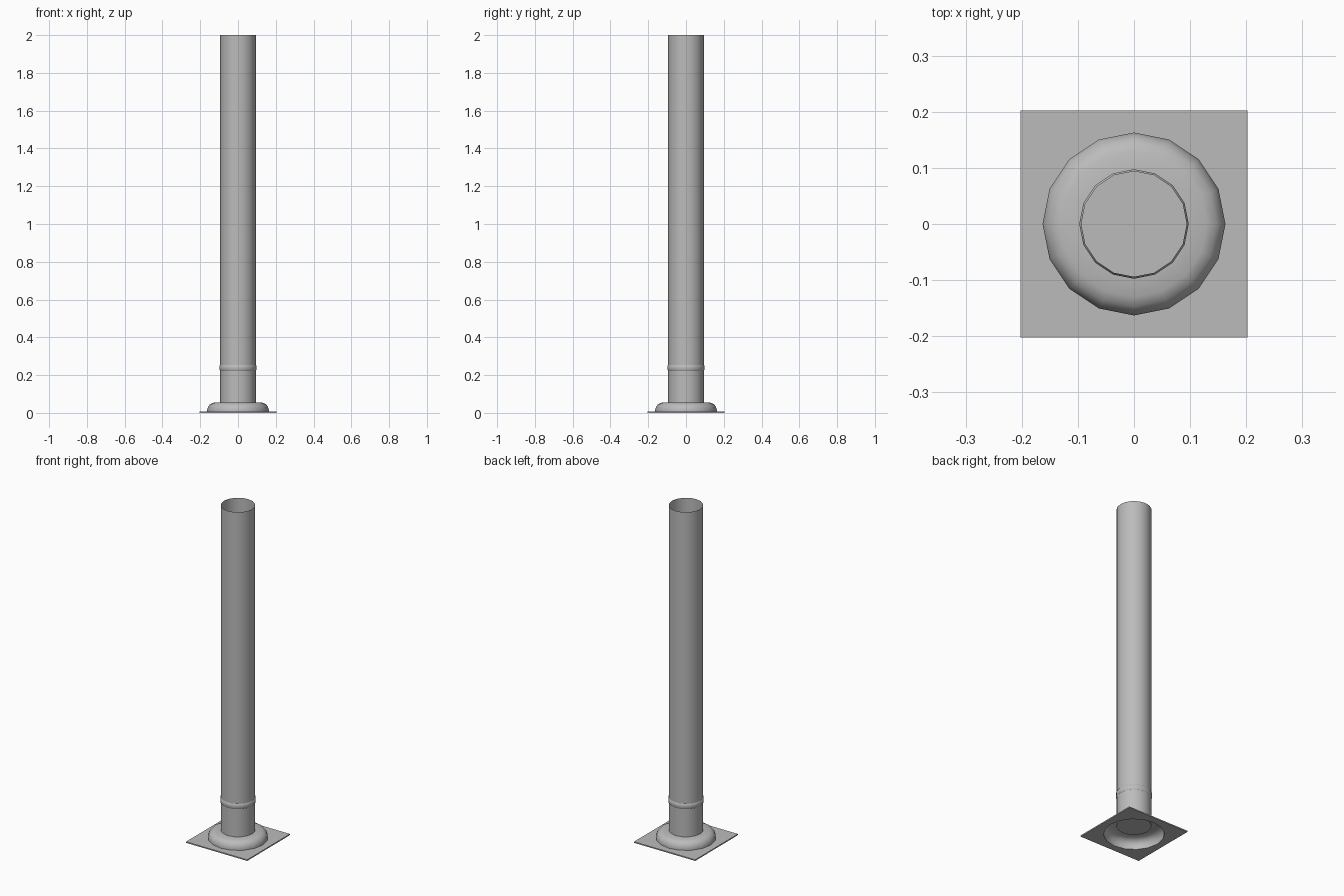
import bpy
import bmesh
import math

SIDES = 16

cube = bpy.data.objects.get("Cube")
if cube:
    bpy.data.objects.remove(cube, do_unlink=True)

# One plain metal colour
grey = bpy.data.materials.new("grey_metal")
colour = (0.5, 0.5, 0.5, 1)
grey.diffuse_color = colour
grey.use_nodes = True
grey.node_tree.nodes["Principled BSDF"].inputs["Base Color"].default_value = colour


def ring(bm, radius, z, square=False):
    """A loop of points on a circle, or on a square of that half width."""
    verts = []
    for i in range(SIDES):
        a = math.tau * i / SIDES
        c, s = math.cos(a), math.sin(a)
        k = radius / max(abs(c), abs(s)) if square else radius
        verts.append(bm.verts.new((c * k, s * k, z)))
    return verts


def loft(name, profile, cap_bottom=False, closed=False):
    """Skin the loops of a profile, listed from the bottom outwards and up."""
    bm = bmesh.new()
    loops = [ring(bm, *p) for p in profile]
    pairs = list(zip(loops, loops[1:]))
    if closed:
        pairs.append((loops[-1], loops[0]))
    for low, high in pairs:
        for i in range(SIDES):
            j = (i + 1) % SIDES
            bm.faces.new((low[i], low[j], high[j], high[i]))
    if cap_bottom:
        bm.faces.new(loops[0][::-1])
    mesh = bpy.data.meshes.new(name)
    bm.to_mesh(mesh)
    bm.free()
    mesh.materials.append(grey)
    obj = bpy.data.objects.new(name, mesh)
    bpy.context.collection.objects.link(obj)
    bpy.ops.object.select_all(action="DESELECT")
    obj.select_set(True)
    bpy.context.view_layer.objects.active = obj
    bpy.ops.object.shade_smooth_by_angle(angle=math.radians(50))
    return obj


PIPE = 0.094
FLANGE = 0.163
PLATE = 0.2025
THICK = 0.007

# Square base plate with a round opening under the flange
loft("base_plate", [(FLANGE, 0), (PLATE, 0, True),
                    (PLATE, THICK, True), (FLANGE, THICK)], closed=True)

# Hollow rounded flange rising to the foot of the pipe
loft("flange", [(FLANGE, THICK), (FLANGE, 0.018), (0.158, 0.034),
                (0.147, 0.047), (0.13, 0.054), (PIPE, 0.056)])

# Thin open pipe, closed at its foot
loft("pipe", [(PIPE, 0.05), (PIPE, 2)], cap_bottom=True)

# Raised collar around the pipe joint
loft("collar", [(PIPE, 0.222), (0.0975, 0.227),
                (0.0975, 0.249), (PIPE, 0.254)])
